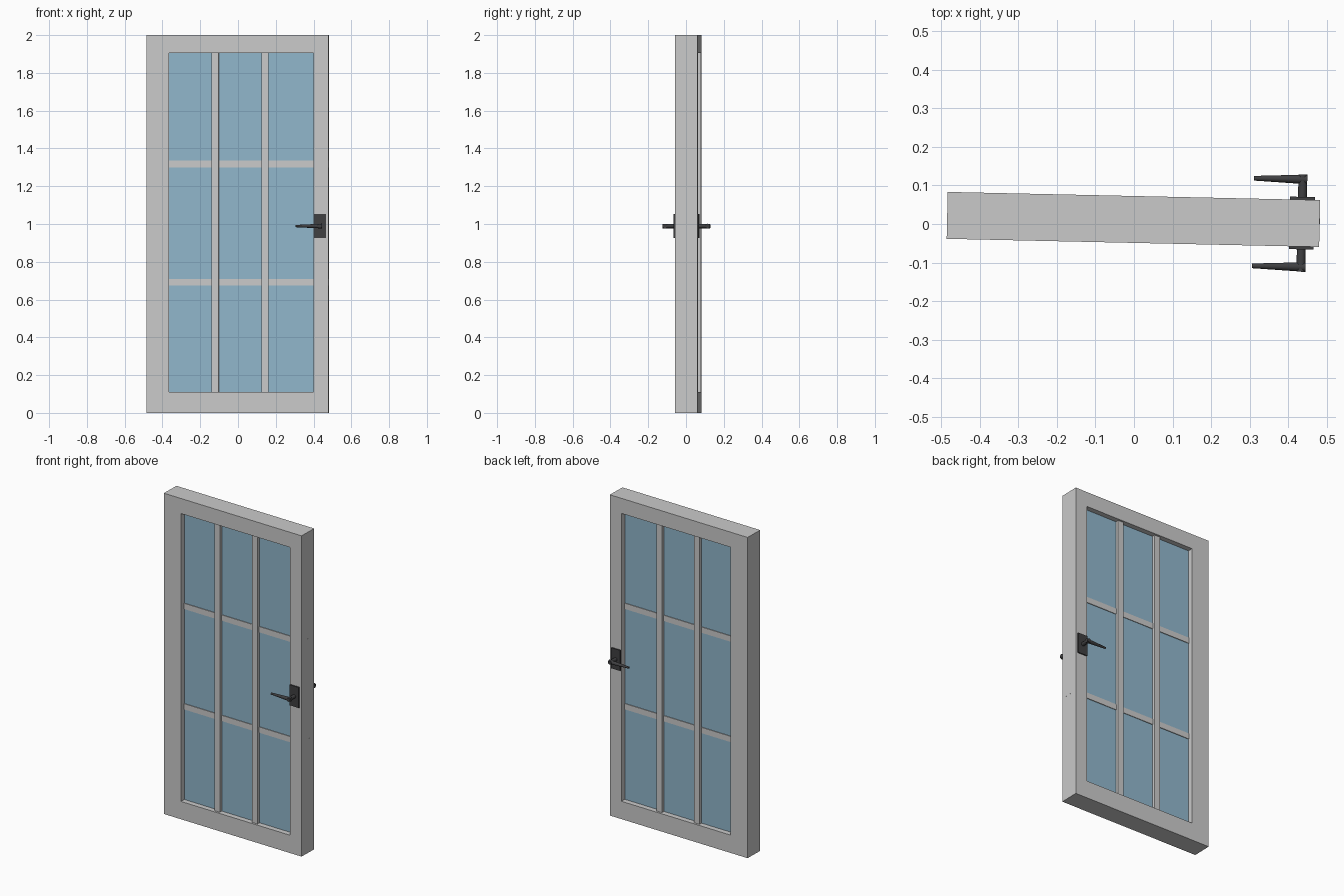
import bpy, bmesh, math
from mathutils import Matrix, Vector

if "Cube" in bpy.data.objects:
    bpy.data.objects.remove(bpy.data.objects["Cube"])

# whole door is turned slightly about z
PLACE = Matrix.Translation((-0.0015, 0.0118, 0)) @ Matrix.Rotation(math.radians(-1.25), 4, 'Z')


def material(name, rgb):
    m = bpy.data.materials.new(name)
    m.diffuse_color = (*rgb, 1)
    m.use_nodes = True
    m.node_tree.nodes["Principled BSDF"].inputs["Base Color"].default_value = m.diffuse_color
    return m


GREY = material("light_grey_paint", (0.59, 0.59, 0.59))
BLUE = material("blue_glass", (0.28, 0.47, 0.60))
DARK = material("dark_metal", (0.05, 0.05, 0.053))


def finish(name, bm, mat):
    bmesh.ops.recalc_face_normals(bm, faces=bm.faces)
    me = bpy.data.meshes.new(name)
    bm.to_mesh(me)
    bm.free()
    me.materials.append(mat)
    ob = bpy.data.objects.new(name, me)
    ob.matrix_world = PLACE
    bpy.context.collection.objects.link(ob)
    return ob


def add_box(bm, x, y, z):
    lo, hi = zip(x, y, z)
    size = [b - a for a, b in zip(lo, hi)]
    mid = [(a + b) / 2 for a, b in zip(lo, hi)]
    bmesh.ops.create_cube(bm, size=1, matrix=Matrix.Translation(mid) @ Matrix.Diagonal((*size, 1)))


def box(name, x, y, z, mat):
    bm = bmesh.new()
    add_box(bm, x, y, z)
    return finish(name, bm, mat)


def add_rod(bm, a, b, r1, r2, sides=16):
    a, b = Vector(a), Vector(b)
    d = b - a
    mat = Matrix.Translation((a + b) / 2) @ d.to_track_quat('Z', 'Y').to_matrix().to_4x4()
    bmesh.ops.create_cone(bm, cap_ends=True, segments=sides, radius1=r1, radius2=r2,
                          depth=d.length, matrix=mat)


# frame: rectangular ring with a wider hinge stile on the left
HW, HT = 0.4825, 0.0607
LEFT, RIGHT, LOW, HIGH = -0.3625, 0.4015, 0.111, 1.906


def rect(x0, x1, z0, z1):
    return [(x0, z0), (x1, z0), (x1, z1), (x0, z1)]


bm = bmesh.new()
rings = [[bm.verts.new((x, y, z)) for x, z in pts]
         for pts, y in ((rect(-HW, HW, 0, 2), -HT), (rect(LEFT, RIGHT, LOW, HIGH), -HT),
                        (rect(LEFT, RIGHT, LOW, HIGH), HT), (rect(-HW, HW, 0, 2), HT))]
for k in range(4):
    p, q = rings[k], rings[(k + 1) % 4]
    for i in range(4):
        j = (i + 1) % 4
        bm.faces.new((p[i], p[j], q[j], q[i]))
finish("door_frame", bm, GREY)

# glass pane
box("glass_pane", (LEFT - 0.01, RIGHT + 0.01), (-0.028, 0.028), (LOW - 0.01, HIGH + 0.01), BLUE)

# glazing bars
for i, x in enumerate((-0.1185, 0.1455)):
    box(f"vertical_bar_{i + 1}", (x - 0.019, x + 0.019), (-0.048, 0.048), (LOW - 0.01, HIGH + 0.01), GREY)
for i, z in enumerate((0.692, 1.318)):
    box(f"horizontal_bar_{i + 1}", (LEFT - 0.01, HW + 0.0003), (-0.032, 0.032), (z - 0.018, z + 0.018), GREY)

# handles on both sides: back plate, stem, tapered lever
HX, HZ = 0.4365, 0.989
for side, s in (("front", -1), ("back", 1)):
    box(f"{side}_handle_plate", (HX - 0.032, HX + 0.032), sorted((s * 0.055, s * 0.068)),
        (0.925, 1.053), DARK)
    bm = bmesh.new()
    add_rod(bm, (HX, s * 0.06, HZ), (HX, s * 0.126, HZ), 0.0115, 0.0115)
    add_rod(bm, (HX + 0.0115, s * 0.1135, HZ), (HX - 0.127, s * 0.1135, HZ), 0.0125, 0.006)
    ob = finish(f"{side}_handle_lever", bm, DARK)
    bpy.ops.object.select_all(action='DESELECT')
    bpy.context.view_layer.objects.active = ob
    ob.select_set(True)
    bpy.ops.object.shade_smooth_by_angle(angle=math.radians(35))
